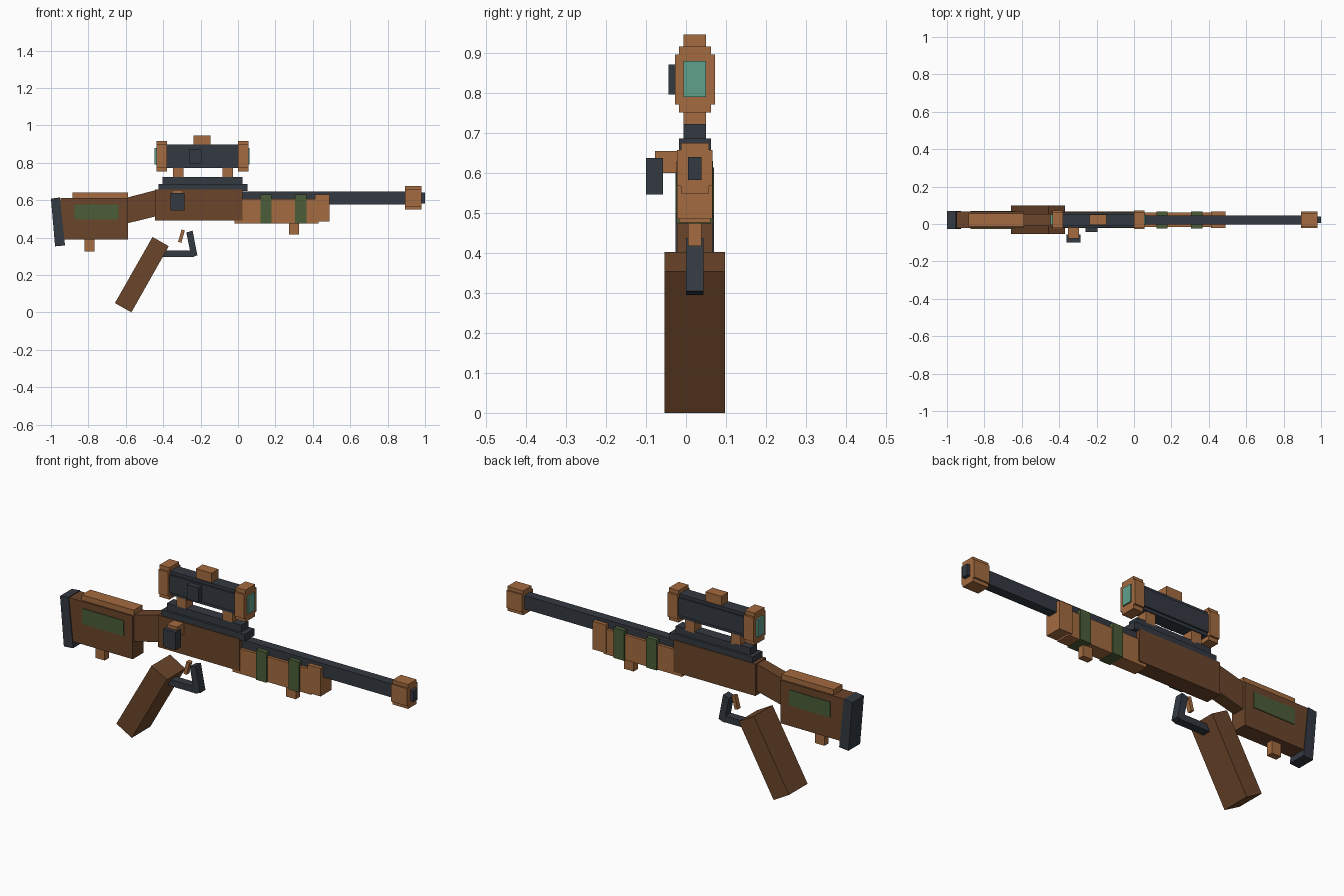
import bpy
import bmesh

if "Cube" in bpy.data.objects:
    bpy.data.objects.remove(bpy.data.objects["Cube"], do_unlink=True)


def make_material(name, rgb):
    mat = bpy.data.materials.new(name)
    mat.use_nodes = True
    colour = (*rgb, 1.0)
    mat.diffuse_color = colour
    mat.node_tree.nodes["Principled BSDF"].inputs["Base Color"].default_value = colour
    return mat


WOOD = make_material("dark wood", (0.147, 0.06, 0.023))
COPPER = make_material("copper", (0.37, 0.147, 0.05))
STEEL = make_material("blue steel", (0.034, 0.042, 0.054))
GREEN = make_material("olive green", (0.07, 0.11, 0.04))
GLASS = make_material("teal glass", (0.115, 0.35, 0.26))

MID = 0.022  # the plane of symmetry along the barrel


def prism(name, profile, y, mat):
    """Extrude a side profile of (x, z) points between two y values."""
    bm = bmesh.new()
    near = [bm.verts.new((px, y[0], pz)) for px, pz in profile]
    far = [bm.verts.new((px, y[1], pz)) for px, pz in profile]
    bm.faces.new(near)
    bm.faces.new(far[::-1])
    for i in range(len(near)):
        j = (i + 1) % len(near)
        bm.faces.new((near[j], near[i], far[i], far[j]))
    bmesh.ops.recalc_face_normals(bm, faces=bm.faces)
    mesh = bpy.data.meshes.new(name)
    bm.to_mesh(mesh)
    bm.free()
    mesh.materials.append(mat)
    obj = bpy.data.objects.new(name, mesh)
    bpy.context.collection.objects.link(obj)
    return obj


def slab(name, profile, half, mat):
    return prism(name, profile, (MID - half, MID + half), mat)


def rect(x, z):
    return [(x[0], z[0]), (x[1], z[0]), (x[1], z[1]), (x[0], z[1])]


def box(name, x, z, half, mat):
    return slab(name, rect(x, z), half, mat)


def stepped(name, x, z, half, step, mat):
    """Two crossed boxes that give a cross-section with notched corners."""
    box(name + "_tall", x, z, half - step, mat)
    box(name + "_wide", x, (z[0] + 2 * step, z[1] - 2 * step), half, mat)


# Stock
box("stock", (-0.95, -0.587), (0.39, 0.612), 0.044, WOOD)
box("cheek_rest", (-0.885, -0.587), (0.60, 0.64), 0.035, COPPER)
slab("butt_plate", [(-0.978, 0.353), (-0.925, 0.358), (-0.952, 0.614), (-1.0, 0.608)], 0.048, STEEL)
box("stock_panel", (-0.873, -0.638), (0.497, 0.577), 0.048, GREEN)
slab("wrist", [(-0.60, 0.474), (-0.43, 0.516), (-0.43, 0.656), (-0.60, 0.612)], 0.032, WOOD)

# Receiver and rails
box("receiver", (-0.443, 0.024), (0.492, 0.657), 0.044, WOOD)
box("rail_base", (-0.425, 0.05), (0.65, 0.687), 0.04, STEEL)
box("rail", (-0.403, 0.024), (0.68, 0.723), 0.028, STEEL)

# Barrel and muzzle
box("barrel", (0.0, 0.95), (0.577, 0.647), 0.024, STEEL)
stepped("muzzle", (0.892, 0.982), (0.549, 0.675), 0.044, 0.009, COPPER)
box("bore", (0.95, 1.0), (0.583, 0.64), 0.017, STEEL)

# Fore-end
box("fore_end", (-0.02, 0.43), (0.476, 0.606), 0.039, COPPER)
box("fore_end_cap", (0.412, 0.488), (0.485, 0.63), 0.044, COPPER)
for i, x in enumerate((0.15, 0.336)):
    box(f"fore_end_band_{i + 1}", (x - 0.03, x + 0.03), (0.474, 0.63), 0.046, GREEN)

# Sling studs
box("front_stud", (0.272, 0.327), (0.417, 0.49), 0.017, COPPER)
box("rear_stud", (-0.82, -0.766), (0.325, 0.40), 0.017, COPPER)

# Scope
stepped("scope_tube", (-0.40, 0.01), (0.773, 0.897), 0.04, 0.008, STEEL)
for side, x in (("rear", -0.408), ("front", 0.027)):
    stepped(f"{side}_scope_ring", (x - 0.028, x + 0.028), (0.752, 0.917), 0.05, 0.01, COPPER)
box("rear_lens", (-0.446, -0.42), (0.79, 0.88), 0.028, GLASS)
box("front_lens", (0.04, 0.062), (0.79, 0.88), 0.028, GLASS)
for side, x in (("rear", -0.32), ("front", -0.056)):
    box(f"{side}_scope_mount", (x - 0.028, x + 0.028), (0.715, 0.785), 0.028, COPPER)
box("elevation_knob", (-0.237, -0.147), (0.88, 0.946), 0.028, COPPER)
prism("side_knob", rect((-0.26, -0.194), (0.797, 0.872)), (-0.044, 0.0), STEEL)

# Bolt handle
prism("bolt_arm", rect((-0.352, -0.294), (0.60, 0.655)), (-0.078, 0.0), COPPER)
prism("bolt_knob", rect((-0.36, -0.287), (0.546, 0.638)), (-0.10, -0.057), STEEL)

# Grip, trigger and guard
slab("grip", [(-0.57, 0.0), (-0.37, 0.354), (-0.457, 0.403), (-0.658, 0.05)], 0.076, WOOD)
box("guard_bottom", (-0.41, -0.235), (0.297, 0.33), 0.022, STEEL)
slab("guard_front", [(-0.25, 0.295), (-0.217, 0.305), (-0.243, 0.437), (-0.276, 0.427)], 0.022, STEEL)
slab("trigger", [(-0.32, 0.377), (-0.303, 0.372), (-0.284, 0.438), (-0.302, 0.443)], 0.012, COPPER)
